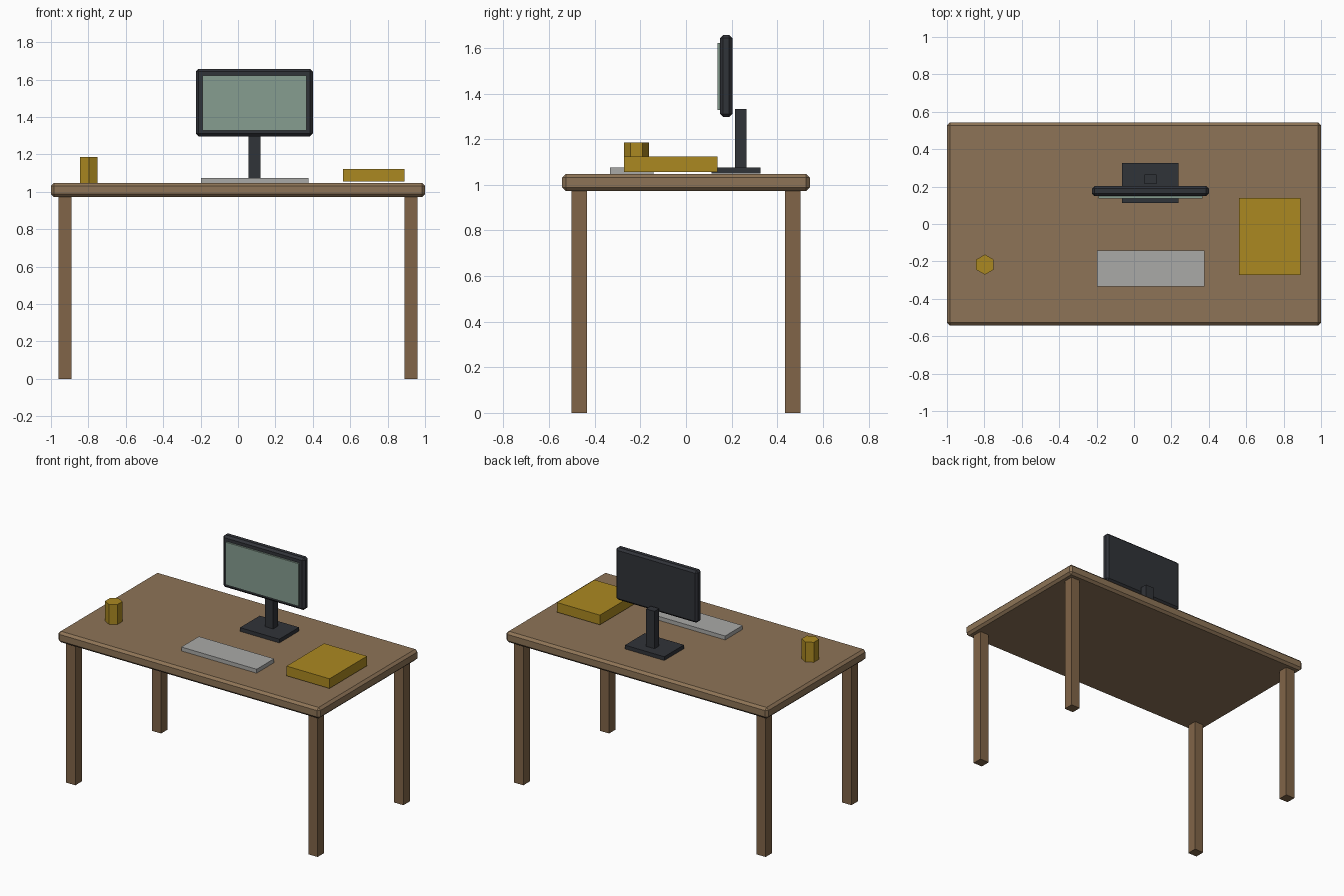
import bpy
import math

if "Cube" in bpy.data.objects:
    bpy.data.objects.remove(bpy.data.objects["Cube"])


def material(name, color):
    m = bpy.data.materials.new(name)
    m.diffuse_color = (*color, 1)
    m.use_nodes = True
    m.node_tree.nodes["Principled BSDF"].inputs["Base Color"].default_value = m.diffuse_color
    return m


wood = material("wood", (0.27, 0.175, 0.095))
leg_wood = material("leg_wood", (0.22, 0.13, 0.065))
dark = material("dark_plastic", (0.03, 0.033, 0.04))
glass = material("screen_green", (0.24, 0.34, 0.28))
light = material("light_grey", (0.4, 0.4, 0.39))
gold = material("ochre", (0.41, 0.25, 0.015))


def box(name, x, y, z, mat, bevel=0):
    """Box from (min, max) ranges, optionally with chamfered edges."""
    bpy.ops.mesh.primitive_cube_add(
        size=1, location=[(a + b) / 2 for a, b in (x, y, z)])
    o = bpy.context.object
    o.name = name
    o.scale = [b - a for a, b in (x, y, z)]
    bpy.ops.object.transform_apply(location=False, rotation=False, scale=True)
    o.data.materials.append(mat)
    if bevel:
        b = o.modifiers.new("chamfer", 'BEVEL')
        b.width = bevel
        b.segments = 1
    return o


# Desk: chamfered top and four square legs
box("desk_top", (-1, 1), (-0.543, 0.543), (0.972, 1.048), wood, 0.016)
for sx, side in ((-1, "left"), (1, "right")):
    for sy, end in ((-1, "front"), (1, "back")):
        cx, cy = sx * 0.925, sy * 0.468
        box(f"{end}_{side}_leg", (cx - 0.035, cx + 0.035),
            (cy - 0.035, cy + 0.035), (0, 0.974), leg_wood)

# Monitor: foot, post, housing and raised screen
box("monitor_base", (-0.063, 0.237), (0.112, 0.327), (1.049, 1.075), dark)
box("monitor_post", (0.055, 0.119), (0.214, 0.265), (1.07, 1.333), dark)
box("monitor_housing", (-0.225, 0.4), (0.149, 0.203), (1.297, 1.657), dark, 0.014)
box("monitor_screen", (-0.19, 0.366), (0.137, 0.155), (1.327, 1.621), glass)

# Items on the desk
box("keyboard", (-0.199, 0.376), (-0.334, -0.143), (1.048, 1.075), light)
box("book", (0.561, 0.889), (-0.272, 0.138), (1.056, 1.123), gold)

# Six-sided cup with corners along y
bpy.ops.mesh.primitive_cylinder_add(
    vertices=6, radius=0.054, depth=0.138, location=(-0.797, -0.217, 1.117))
cup = bpy.context.object
cup.name = "cup"
cup.data.materials.append(gold)
